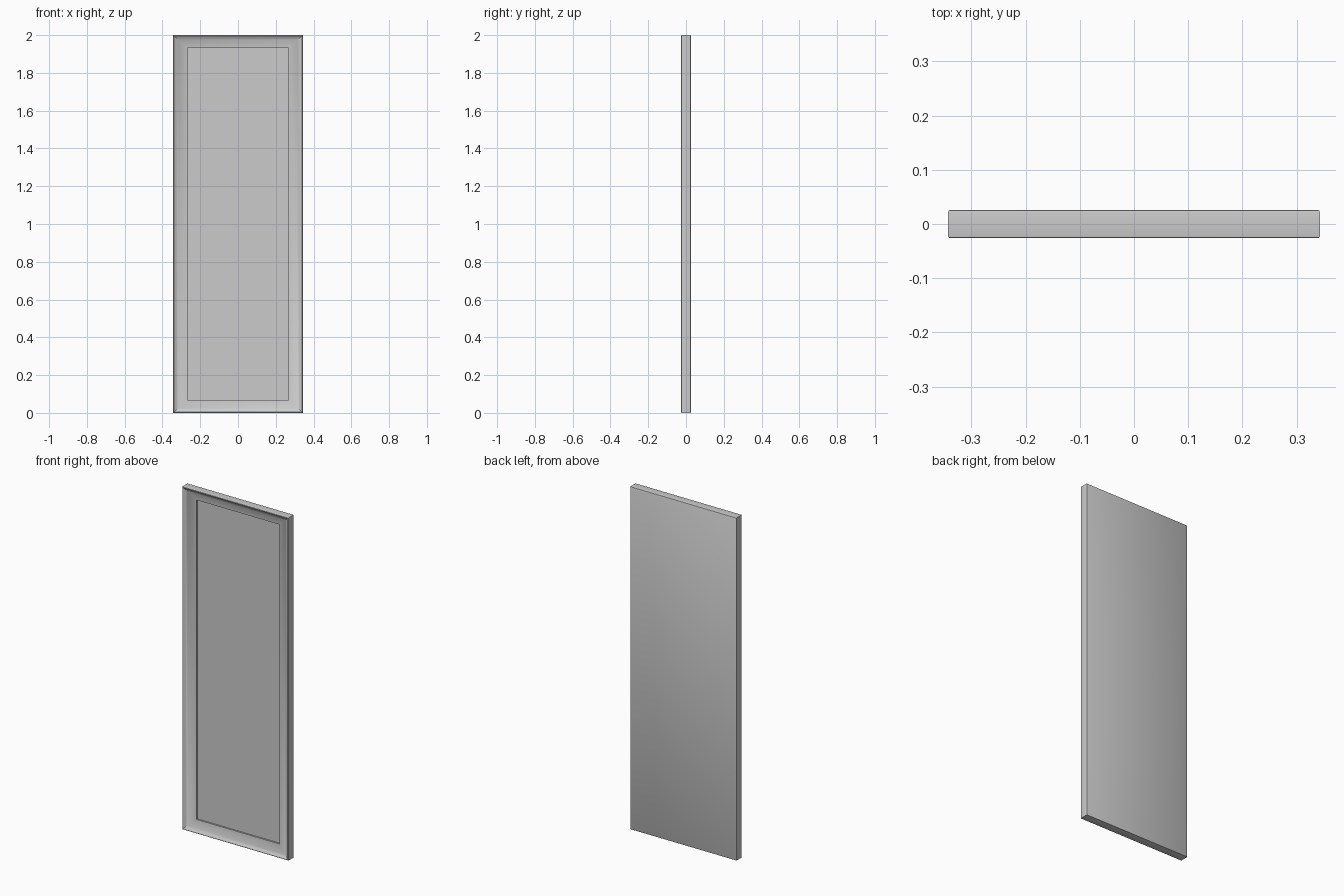
import bpy, bmesh

if "Cube" in bpy.data.objects:
    bpy.data.objects.remove(bpy.data.objects["Cube"])

W, H = 0.343, 2.0          # half width, height
IX, IZ = 0.076, 0.068      # frame band width at the sides / top and bottom


def ring(bm, t, y):
    """Rectangle inset by fraction t of the frame band, at depth y."""
    x, z = W - IX * t, IZ * t
    return [bm.verts.new(p) for p in
            ((-x, y, z), (x, y, z), (x, y, H - z), (-x, y, H - z))]


def loft(name, profile, cap_first=False, cap_last=False):
    bm = bmesh.new()
    rings = [ring(bm, t, y) for t, y in profile]
    for a, b in zip(rings, rings[1:]):
        for i in range(4):
            j = (i + 1) % 4
            bm.faces.new((a[i], a[j], b[j], b[i]))
    if cap_first:
        bm.faces.new(rings[0])
    if cap_last:
        bm.faces.new(rings[-1])
    bmesh.ops.recalc_face_normals(bm, faces=bm.faces)
    me = bpy.data.meshes.new(name)
    bm.to_mesh(me)
    bm.free()
    ob = bpy.data.objects.new(name, me)
    bpy.context.collection.objects.link(ob)
    bpy.ops.object.select_all(action='DESELECT')
    ob.select_set(True)
    bpy.context.view_layer.objects.active = ob
    bpy.ops.object.shade_smooth_by_angle(angle=0.6)
    return ob


# mitred frame: back, eased outer edge, concave slope, step to the recessed panel
cove = [(0.05 + 0.95 * k / 6, -0.026 + 0.026 * (1 - (1 - k / 6) ** 1.6)) for k in range(7)]
loft("panel_frame",
     [(0.05, 0.026), (0.012, 0.0245), (0, 0.021), (0, -0.022), (0.012, -0.025)]
     + cove + [(1.0, 0.009)], cap_first=True, cap_last=True)
